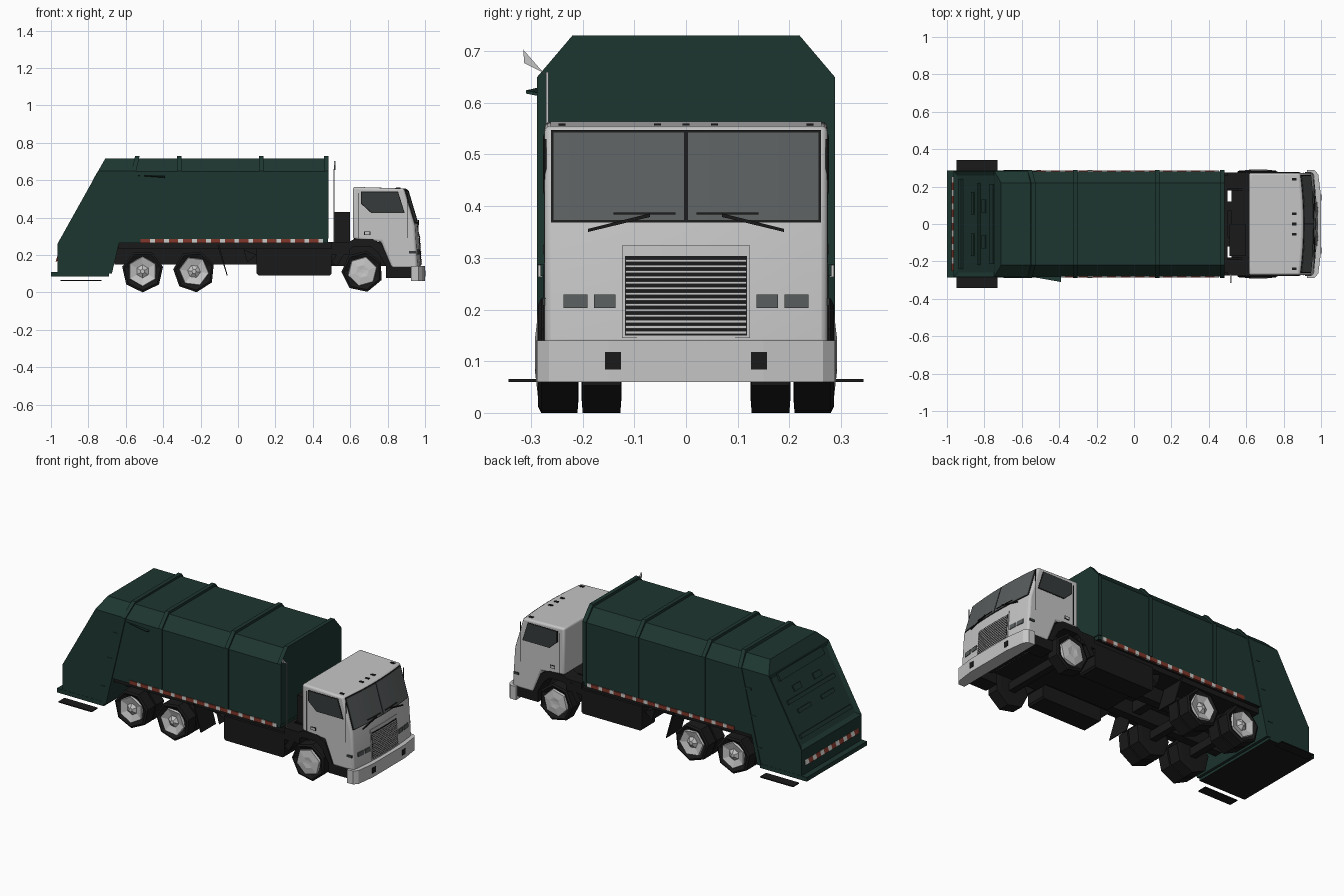
import bpy, bmesh, math
from mathutils import Vector

if "Cube" in bpy.data.objects:
    bpy.data.objects.remove(bpy.data.objects["Cube"])


def material(name, r, g, b):
    m = bpy.data.materials.new(name)
    m.use_nodes = True
    m.diffuse_color = (r, g, b, 1)
    bsdf = m.node_tree.nodes["Principled BSDF"]
    bsdf.inputs["Base Color"].default_value = (r, g, b, 1)
    bsdf.inputs["Roughness"].default_value = 0.6
    return m


GREEN = material("dark green paint", 0.0125, 0.037, 0.03)
GREY = material("light grey paint", 0.56, 0.56, 0.56)
BLACK = material("black", 0.01, 0.01, 0.01)
GLASS = material("windscreen glass", 0.1, 0.11, 0.112)
DARK_GLASS = material("side window glass", 0.038, 0.044, 0.045)
RED = material("reflector red", 0.22, 0.038, 0.024)
WHITE = material("reflector white", 0.6, 0.6, 0.58)


def finish(name, bm, *mats):
    bmesh.ops.recalc_face_normals(bm, faces=bm.faces)
    me = bpy.data.meshes.new(name)
    bm.to_mesh(me)
    bm.free()
    for m in mats:
        me.materials.append(m)
    ob = bpy.data.objects.new(name, me)
    bpy.context.collection.objects.link(ob)
    return ob


def solid(name, mat, prisms, mirror=False, bow=False):
    """Prisms are (outline, extrusion); mirror copies across y, bow curves the nose."""
    bm = bmesh.new()
    for side in ((1, -1) if mirror else (1,)):
        flip = Vector((1, side, 1))
        for pts, vec in prisms:
            a = [bm.verts.new(Vector(p) * flip) for p in pts]
            b = [bm.verts.new((Vector(p) + Vector(vec)) * flip) for p in pts]
            bm.faces.new(a)
            bm.faces.new(b[::-1])
            for i in range(len(a)):
                j = (i + 1) % len(a)
                bm.faces.new((a[i], a[j], b[j], b[i]))
    if bow:
        for i in range(-5, 6):
            bmesh.ops.bisect_plane(bm, geom=bm.verts[:] + bm.edges[:] + bm.faces[:],
                                   plane_co=(0, i * 0.045, 0), plane_no=(0, 1, 0))
        for v in bm.verts:
            if v.co.x > 0.85:
                v.co.x -= 0.24 * v.co.y ** 2
    return finish(name, bm, mat)


def box(x0, x1, y0, y1, z0, z1):
    return [(x0, y0, z0), (x1, y0, z0), (x1, y1, z0), (x0, y1, z0)], (0, 0, z1 - z0)


def side(outline, y0, y1):
    return [(x, y0, z) for x, z in outline], (0, y1 - y0, 0)


def loft(name, levels, *mats):
    """Stacked rectangles given as (z, half width, rear x, front x)."""
    bm = bmesh.new()
    rings = [[bm.verts.new(p) for p in ((r, -w, z), (f, -w, z), (f, w, z), (r, w, z))]
             for z, w, r, f in levels]
    for a, b in zip(rings, rings[1:]):
        for i in range(4):
            j = (i + 1) % 4
            bm.faces.new((a[i], a[j], b[j], b[i]))
    bm.faces.new(rings[0])
    bm.faces.new(rings[-1])
    return finish(name, bm, *mats)


def underside(ob):
    ob.data.materials.append(BLACK)
    for p in ob.data.polygons:
        if p.normal.z < -0.7:
            p.material_index = 1


def seam(z):
    """Slanted joint between the container and the tailgate."""
    return -0.69 + (z - 0.085) * 0.236


# Container, ribs and slanted joint
underside(loft("container", [(z, w, seam(z), 0.48) for z, w in
               ((0.265, 0.282), (0.645, 0.282), (0.715, 0.218))], GREEN))
for i, x in enumerate((-0.315, 0.125, 0.473)):
    loft(f"container_rib_{i}", [(z, w, x - 0.012, x + 0.012) for z, w in
         ((0.287, 0.288), (0.65, 0.288), (0.73, 0.22))], GREEN)
loft("tailgate_joint_rib", [(z, w, seam(z) - 0.012, seam(z) + 0.012) for z, w in
     ((0.1, 0.288), (0.65, 0.288), (0.73, 0.22))], GREEN)

# Tailgate with recessed rear panel
tailgate = loft("tailgate", [(z, w, r, seam(z)) for z, w, r in
                ((0.1, 0.284, -0.965), (0.26, 0.284, -0.965),
                 (0.65, 0.284, -0.747), (0.715, 0.218, -0.71))], GREEN)
bm = bmesh.new()
bm.from_mesh(tailgate.data)
bm.normal_update()
rear = [f for f in bm.faces if f.normal.x < -0.7 and 0.4 < f.calc_center_median().z < 0.6]
bmesh.ops.inset_region(bm, faces=rear, thickness=0.035, depth=-0.012)
bm.to_mesh(tailgate.data)
bm.free()
underside(tailgate)
underside(solid("tailgate_sill", GREEN, [box(-1, -0.69, -0.285, 0.285, 0.085, 0.11)]))


def slope_bar(z0, z1, y0, y1, t):
    """Raised bar lying on the sloped rear face."""
    pts = [(-0.965 + (z - 0.26) * 0.559, y, z) for z, y in ((z0, y0), (z0, y1), (z1, y1), (z1, y0))]
    return [(x + 0.015, y, z - 0.008) for x, y, z in pts], (-0.015 - t * 0.87, 0, 0.008 + t * 0.49)


solid("tailgate_crossbars", GREEN, [slope_bar(0.6, 0.64, -0.21, 0.21, 0.001),
      slope_bar(0.31, 0.33, -0.24, 0.24, 0.0), slope_bar(0.48, 0.5, -0.22, 0.22, -0.003)])
solid("tailgate_pads", GREEN, [slope_bar(0.52, 0.55, 0.06, 0.13, -0.006),
      slope_bar(0.42, 0.44, 0.05, 0.17, -0.006)], True)
solid("tailgate_latches", GREEN, [box(seam(z) - 0.05, seam(z), 0.28, 0.2865, z - 0.006, z + 0.006)
      for z in (0.2, 0.38, 0.54)], True)
solid("side_handle", GREEN, [([(-0.56, -0.28, 0.625), (-0.39, -0.28, 0.612),
      (-0.39, -0.31, 0.618)], (0, 0, 0.006))])
solid("rear_step_plates", BLACK, [box(-0.95, -0.73, 0.285, 0.343, 0.06, 0.066)], True)

# Reflective tape along both sides and the rear
red, white = [], []
for i in range(13):
    x = -0.52 + i * 0.075
    red.append(box(x, x + 0.05, 0.278, 0.2865, 0.263, 0.286))
    white.append(box(x + 0.05, x + 0.075, 0.278, 0.2865, 0.263, 0.286))
solid("side_tape_red", RED, red, True)
solid("side_tape_white", WHITE, white, True)


def rear_tape(y0, y1):
    return [(-0.975, y0, 0.165), (-0.975, y1, 0.165), (-0.966, y1, 0.192), (-0.966, y0, 0.192)], (0.008, 0, 0)


ys = [-0.25 + i * 0.072 for i in range(7)]
solid("rear_tape_red", RED, [rear_tape(y, y + 0.04) for y in ys])
solid("rear_tape_white", WHITE, [rear_tape(y + 0.04, y + 0.072) for y in ys])

# Chassis, tanks and running gear
solid("chassis_rails", BLACK, [box(-0.66, 0.95, 0.07, 0.12, 0.15, 0.265)], True)
solid("chassis_crossmembers", BLACK, [box(x, x + 0.05, -0.1, 0.1, 0.17, 0.25)
      for x in (-0.62, -0.4, -0.1)])
solid("gearbox", BLACK, [box(0.1, 0.56, -0.1, 0.1, 0.14, 0.25)])
solid("subframe", BLACK, [box(-0.64, 0.5, -0.26, 0.26, 0.235, 0.268),
      box(0.52, 0.94, -0.18, 0.18, 0.14, 0.27)])
solid("side_tanks", BLACK, [side([(0.1, 0.1), (0.11, 0.09), (0.49, 0.09), (0.5, 0.1),
      (0.5, 0.235), (0.1, 0.235)], 0.15, 0.275)], True)
solid("axles", BLACK, [box(x - 0.02, x + 0.02, -0.25, 0.25, 0.09, 0.14) for x in (-0.51, -0.235, 0.665)])
solid("mud_flaps", BLACK, [side([(-0.11, 0.25), (-0.1, 0.25), (-0.055, 0.09), (-0.06, 0.09)],
      0.13, 0.27), side([(0.03, 0.23), (0.1, 0.2), (0.05, 0.16)], 0.13, 0.25)], True)
solid("air_cleaner", BLACK, [box(0.51, 0.6, -0.17, 0, 0.26, 0.43)])
solid("gap_platforms", BLACK, [box(0.5, 0.6, 0.19, 0.275, 0.2, 0.27)], True)
solid("exhaust_pipe", GREY, [box(0.51, 0.515, -0.271, -0.266, 0.25, 0.66)])
solid("exhaust_tip", GREY, [([(0.512, -0.27, 0.655), (0.512, -0.28, 0.663), (0.512, -0.315, 0.703),
      (0.512, -0.313, 0.677)], (0.008, 0, 0))])
solid("front_fenders", BLACK, [side([(0.5, 0.16), (0.56, 0.25), (0.62, 0.285), (0.72, 0.285),
      (0.77, 0.255), (0.82, 0.14), (0.79, 0.14), (0.75, 0.21), (0.71, 0.245), (0.62, 0.245),
      (0.57, 0.21), (0.53, 0.14)], 0.18, 0.276)], True)
solid("cab_steps", BLACK, [box(0.79, 0.94, 0.18, 0.272, 0.078, 0.145)], True)


# Wheels: faceted lathe shapes
def wheel(name, x, s, profile, mat, sides=7, turn=0.0):
    bm = bmesh.new()
    rings = []
    for r, y in profile:
        angles = [turn + 2 * math.pi * i / sides for i in range(sides)]
        rings.append([bm.verts.new((x + r * math.sin(a), s * y, 0.112 - r * math.cos(a))) for a in angles])
    for a, b in zip(rings, rings[1:]):
        for i in range(sides):
            j = (i + 1) % sides
            bm.faces.new((a[i], a[j], b[j], b[i]))
    bm.faces.new(rings[0])
    bm.faces.new(rings[-1])
    finish(name, bm, mat)


outer_tyre = ((0.085, 0.208), (0.112, 0.21), (0.112, 0.28), (0.1, 0.286), (0.07, 0.27))
inner_tyre = ((0.085, 0.125), (0.112, 0.127), (0.112, 0.2), (0.085, 0.202))
for s, tag in ((1, "left"), (-1, "right")):
    for i, x in enumerate((-0.51, -0.235, 0.665)):
        front = i == 2
        wheel(f"tyre_{tag}_{i}", x, s, outer_tyre, BLACK, turn=0.12 * i)
        hub = ((0.082, 0.272), (0.078, 0.287), (0.035, 0.292 if front else 0.274), (0.012, 0.289))
        wheel(f"hub_{tag}_{i}", x, s, hub, GREY, 6, 0.4 * i)
        if not front:
            wheel(f"inner_tyre_{tag}_{i}", x, s, inner_tyre, BLACK, turn=0.12 * i)

# Cab shell
cab = solid("cab", GREY, [side([(0.615, 0.564), (0.905, 0.555), (0.963, 0.36), (0.978, 0.13),
            (0.82, 0.13), (0.765, 0.27), (0.615, 0.285)], -0.274, 0.274)], bow=True)
underside(cab)
bev = cab.modifiers.new("soft_edges", "BEVEL")
bev.width, bev.segments, bev.limit_method = 0.012, 3, "ANGLE"
bpy.context.view_layer.objects.active = cab
cab.select_set(True)
bpy.ops.object.shade_smooth_by_angle(angle=math.radians(35))


def nose_x(z):
    return 0.963 + (0.36 - z) * (0.065 if z < 0.36 else 0.297)


def nose(y0, y1, z0, z1, t=0.004):
    """Plate lying on the cab front."""
    return [(nose_x(z) - 0.003, y, z) for y, z in
            ((y0, z0), (y1, z0), (y1, z1), (y0, z1))], (t + 0.003, 0, 0)


# Windscreen, wipers and side windows
solid("windscreen_seal", BLACK, [nose(-0.261, 0.261, 0.368, 0.547, 0.002)], bow=True)
solid("windscreen", GLASS, [nose(0.004, 0.256, 0.373, 0.543, 0.004)], True, True)
solid("wipers", BLACK, [([(0.964, 0.07, 0.386), (0.964, 0.07, 0.379), (0.967, 0.19, 0.35),
      (0.967, 0.19, 0.356)], (0.006, 0, 0)), nose(0.02, 0.14, 0.384, 0.388, 0.008)], True, True)
pane = [(0.663, 0.535), (0.852, 0.535), (0.886, 0.428), (0.715, 0.428), (0.663, 0.475)]
solid("side_window_seals", BLACK, [side([(0.776 + (x - 0.776) * 1.05, 0.485 + (z - 0.485) * 1.07)
      for x, z in pane], 0.27, 0.2755)], True)
solid("side_windows", DARK_GLASS, [side(pane, 0.27, 0.277)], True)
solid("door_handle_recesses", BLACK, [box(0.675, 0.708, 0.27, 0.2755, 0.306, 0.326)], True)
solid("door_handles", GREY, [box(0.679, 0.704, 0.27, 0.277, 0.31, 0.322)], True)
solid("door_seams", BLACK, [box(x, x + 0.003, 0.27, 0.275, 0.29, 0.53) for x in (0.645, 0.905)], True)

# Grille, lamps and bumper
solid("grille_panel", GREY, [nose(-0.124, 0.124, 0.145, 0.324, 0.003)], bow=True)
solid("grille_opening", BLACK, [nose(-0.118, 0.118, 0.15, 0.304, 0.005)], bow=True)
solid("grille_slats", GREY, [nose(-0.117, 0.117, 0.153 + i * 0.0107, 0.158 + i * 0.0107, 0.008)
      for i in range(14)], bow=True)
solid("headlamps", GLASS, [nose(0.136, 0.178, 0.203, 0.229), nose(0.191, 0.237, 0.203, 0.229)], True, True)
solid("corner_lamps", DARK_GLASS, [box(0.915, 0.948, 0.27, 0.278, 0.208, 0.222)], True)
solid("roof_markers", BLACK, [box(0.845, 0.87, y - 0.007, y + 0.007, 0.55, 0.56)
      for y in (-0.24, -0.055, 0, 0.055, 0.24)])
solid("bumper", GREY, [([(0.925, -0.29, 0.06), (0.965, -0.288, 0.06), (0.985, -0.265, 0.06),
      (1, -0.15, 0.06), (1, 0.15, 0.06), (0.985, 0.265, 0.06), (0.965, 0.288, 0.06),
      (0.925, 0.29, 0.06)], (0, 0, 0.08))])
solid("bumper_openings", BLACK, [box(0.993, 1.0015, 0.126, 0.157, 0.084, 0.118)], True)
